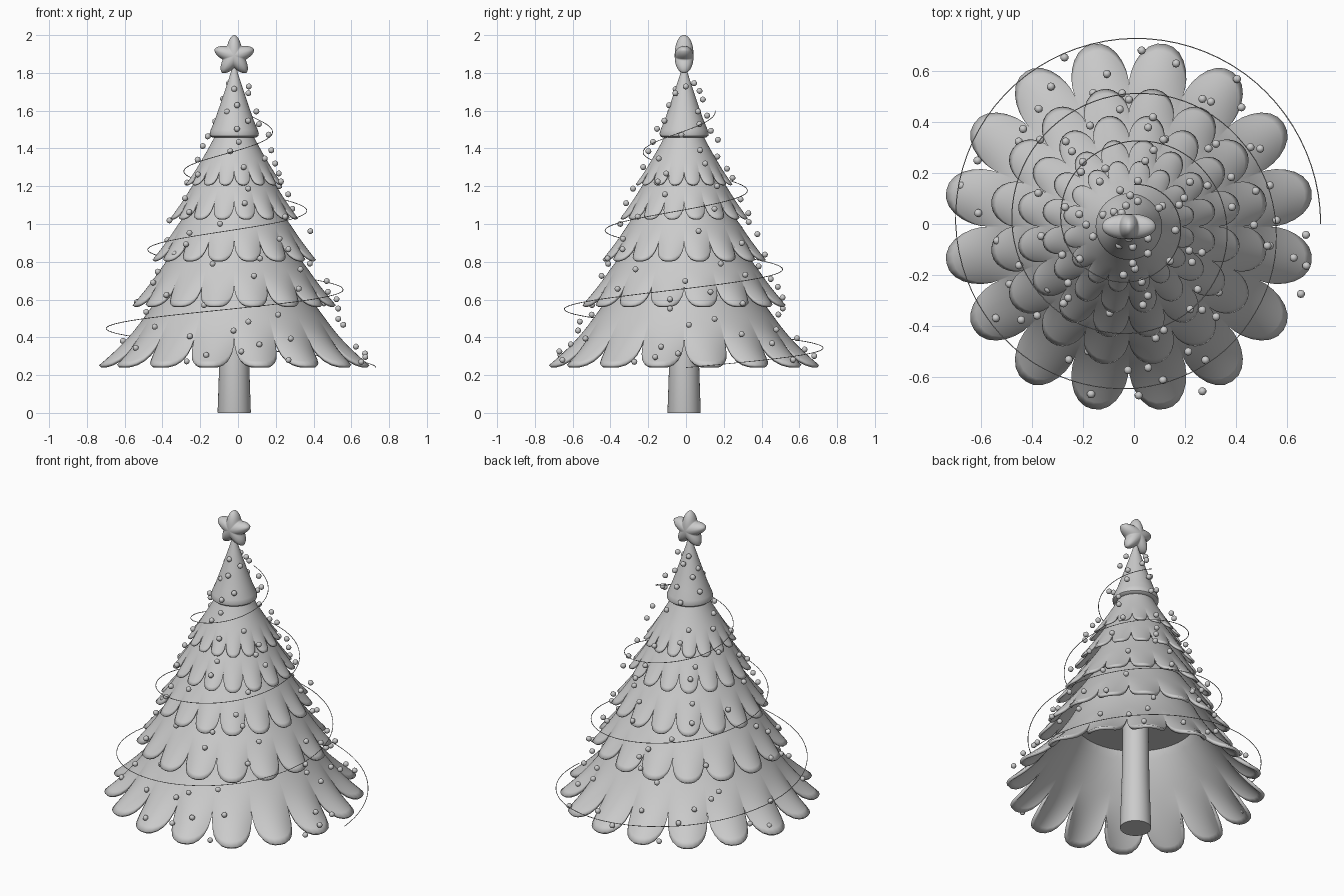
import bpy, bmesh, math, random
from math import sin, cos, pi
from mathutils import Matrix, Vector

if "Cube" in bpy.data.objects:
    bpy.data.objects.remove(bpy.data.objects["Cube"])

random.seed(4)
CX, CY = -0.02, -0.01      # tree axis
LOBES = 16


def make(name, verts, faces, angle=40):
    me = bpy.data.meshes.new(name)
    me.from_pydata(verts, [], faces)
    ob = bpy.data.objects.new(name, me)
    bpy.context.collection.objects.link(ob)
    bpy.ops.object.select_all(action='DESELECT')
    ob.select_set(True)
    bpy.context.view_layer.objects.active = ob
    bpy.ops.object.shade_smooth_by_angle(angle=math.radians(angle))
    return ob


def lathe(name, profile, n=48):
    # profile runs from top to bottom; both ends are capped
    verts = [(CX + r * cos(2 * pi * i / n), CY + r * sin(2 * pi * i / n), z)
             for r, z in profile for i in range(n)]
    faces = [(j * n + i, (j + 1) * n + i, (j + 1) * n + (i + 1) % n, j * n + (i + 1) % n)
             for j in range(len(profile) - 1) for i in range(n)]
    faces.append(tuple(range(n)))
    faces.append(tuple(range(len(verts) - 1, len(verts) - n - 1, -1)))
    return make(name, verts, faces)


def interp(table, x):
    for (x0, y0), (x1, y1) in zip(table, table[1:]):
        if x <= x1:
            return y0 + (y1 - y0) * (x - x0) / (x1 - x0)
    return table[-1][1]


def tier(name, top, mid, tip, notch, thick):
    # scalloped skirt: a curved flare whose lower edge forms rounded lobes
    per, rows = 14, 18
    n = LOBES * per
    verts, faces = [], []
    for j in range(rows + 1):
        for i in range(n):
            u = sin(pi * ((i % per) / per - 0.5))
            a = 2 * pi / LOBES * (i // per + (u + 1) / 2)
            edge = notch + (1 - notch) * max(0, 1 - abs(u) ** 2.5) ** 0.5
            t = edge * j / rows
            r, z = [(1 - t) ** 2 * p + 2 * t * (1 - t) * q + t * t * s
                    for p, q, s in zip(top, mid, tip)]
            sag = 0.2 * tip[0] * u * u * max(0, t - notch + 0.2) ** 1.5
            r -= sag * 0.7
            z -= sag * 0.7
            verts.append((CX + r * cos(a), CY + r * sin(a), z))
    for j in range(rows):
        for i in range(n):
            k = (i + 1) % n
            faces.append((j * n + i, (j + 1) * n + i, (j + 1) * n + k, j * n + k))
    faces.append(tuple(range(n)))
    ob = make(name, verts, faces, 60)
    m = ob.modifiers.new("thickness", 'SOLIDIFY')
    m.thickness = thick
    m.offset = -1


# trunk
lathe("trunk", [(0.072, 0.69), (0.078, 0.3), (0.088, 0.004), (0.087, 0)])

# branch tiers, bottom to top
tier("branch_tier_1", (0.35, 0.71), (0.475, 0.455), (0.728, 0.253), 0.63, 0.018)
tier("branch_tier_2", (0.28, 0.92), (0.38, 0.76), (0.547, 0.57), 0.69, 0.016)
tier("branch_tier_3", (0.21, 1.13), (0.30, 0.98), (0.44, 0.81), 0.67, 0.014)
tier("branch_tier_4", (0.15, 1.32), (0.23, 1.18), (0.343, 1.03), 0.67, 0.012)
tier("branch_tier_5", (0.10, 1.47), (0.17, 1.33), (0.26, 1.21), 0.69, 0.010)

# smooth top cone
lathe("top_cone", [(0.008, 1.84), (0.022, 1.79), (0.045, 1.72), (0.075, 1.63), (0.103, 1.55),
                   (0.124, 1.50), (0.130, 1.48), (0.128, 1.467), (0.118, 1.459), (0.09, 1.457)])

# puffy five-pointed star
N, R = 80, 16
sv = [(CX, CY - 0.05, 1.892)]
for j in range(1, R):
    f = pi * j / R
    for i in range(N):
        a = 2 * pi * i / N
        tri = abs((5 * a / pi) % 2 - 1)
        rr = 0.065 + 0.046 * (0.5 * tri + 0.25 + 0.25 * cos(5 * a))
        rr *= sin(f) ** 0.9
        sv.append((CX + rr * sin(a), CY - 0.05 * cos(f), 1.89 + rr * cos(a)))
sv.append((CX, CY + 0.05, 1.892))
sf = []
for i in range(N):
    k = (i + 1) % N
    sf.append((0, 1 + i, 1 + k))
    sf.append((len(sv) - 1, 1 + (R - 2) * N + k, 1 + (R - 2) * N + i))
    for j in range(R - 2):
        b = 1 + j * N
        sf.append((b + i, b + N + i, b + N + k, b + k))
make("star", sv, sf, 80)

# thin garland wire: spiral radius given at every quarter turn
radii = [0.73, 0.73, 0.70, 0.65, 0.545, 0.51, 0.48, 0.43, 0.357, 0.325, 0.29, 0.22, 0.18, 0.15]
table = list(enumerate(radii))
cu = bpy.data.curves.new("garland_wire", 'CURVE')
cu.dimensions = '3D'
cu.bevel_depth = 0.002
cu.bevel_resolution = 1
sp = cu.splines.new('POLY')
steps = 13 * 20
sp.points.add(steps)
for i, p in enumerate(sp.points):
    q = i / 20
    r = (interp(table, max(0, q - 0.4)) + interp(table, q) + interp(table, min(13, q + 0.4))) / 3
    p.co = (r * cos(q * pi / 2), r * sin(q * pi / 2), 0.24 + 0.1046 * q, 1)
bpy.context.collection.objects.link(bpy.data.objects.new("garland_wire", cu))

# round ornaments scattered over the branches
surface = [(0.27, 0.71), (0.42, 0.58), (0.6, 0.53), (0.75, 0.43), (0.85, 0.43), (1.05, 0.345),
           (1.25, 0.255), (1.45, 0.165), (1.6, 0.105), (1.76, 0.05)]
bm = bmesh.new()
for i in range(120):
    z = 0.27 + 1.49 * ((i + random.random()) / 120) ** 1.35
    a = i * 2.39996 + random.uniform(-0.5, 0.5)
    r = interp(surface, z) + random.uniform(-0.01, 0.01)
    bmesh.ops.create_icosphere(bm, subdivisions=2, radius=0.016, matrix=Matrix.Translation(
        Vector((r * cos(a), r * sin(a), z))))
for f in bm.faces:
    f.smooth = True
me = bpy.data.meshes.new("ornaments")
bm.to_mesh(me)
bm.free()
bpy.context.collection.objects.link(bpy.data.objects.new("ornaments", me))
